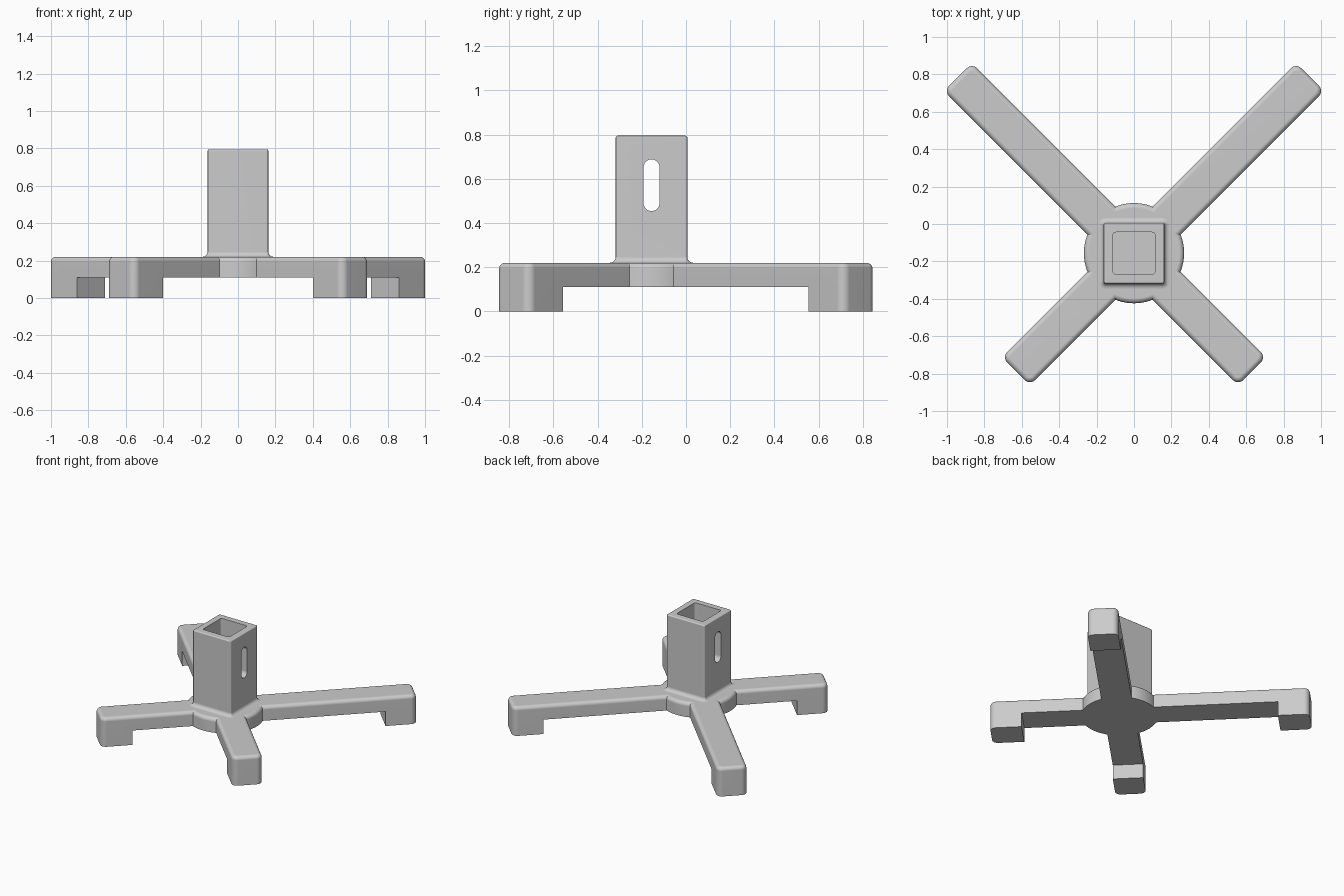
import bpy, bmesh, math
from mathutils import Matrix, Vector

if "Cube" in bpy.data.objects:
    bpy.data.objects.remove(bpy.data.objects["Cube"], do_unlink=True)

CY = -0.156                     # hub centre on y
TOP, UNDER = 0.22, 0.11         # arm top and underside
WIDTH, FILLET = 0.212, 0.027

grey = bpy.data.materials.new("plain grey")
grey.use_nodes = True
colour = (0.6, 0.6, 0.6, 1)
grey.diffuse_color = colour
grey.node_tree.nodes["Principled BSDF"].inputs["Base Color"].default_value = colour


def make_object(name, bm, angle=0.0):
    bmesh.ops.recalc_face_normals(bm, faces=bm.faces[:])
    bm.transform(Matrix.Translation((0, CY, 0)) @ Matrix.Rotation(angle, 4, "Z"))
    mesh = bpy.data.meshes.new(name)
    bm.to_mesh(mesh)
    bm.free()
    mesh.materials.append(grey)
    obj = bpy.data.objects.new(name, mesh)
    bpy.context.collection.objects.link(obj)
    return obj


def activate(obj):
    bpy.ops.object.select_all(action="DESELECT")
    obj.select_set(True)
    bpy.context.view_layer.objects.active = obj


def combine(obj, other, operation):
    mod = obj.modifiers.new("combine", "BOOLEAN")
    mod.operation, mod.solver, mod.object = operation, "EXACT", other
    activate(obj)
    bpy.ops.object.modifier_apply(modifier=mod.name)
    bpy.data.objects.remove(other, do_unlink=True)


def finish(obj):
    activate(obj)
    bpy.ops.object.shade_smooth_by_angle(angle=math.radians(35))
    mod = obj.modifiers.new("clean shading", "WEIGHTED_NORMAL")
    mod.keep_sharp = True


def prism(points, direction):
    bm = bmesh.new()
    face = bm.faces.new([bm.verts.new(p) for p in points])
    made = bmesh.ops.extrude_face_region(bm, geom=[face])["geom"]
    bmesh.ops.translate(bm, vec=direction,
                        verts=[g for g in made if isinstance(g, bmesh.types.BMVert)])
    return bm


def bevel(bm, edges, radius, segments):
    bmesh.ops.bevel(bm, geom=edges, offset=radius, offset_type="OFFSET",
                    segments=segments, profile=0.5, affect="EDGES")


def arm(name, length, angle):
    # L-shaped side profile with a foot at the far end
    start, foot = 0.1, length - 0.22
    profile = [(start, TOP), (length, TOP), (length, 0),
               (foot, 0), (foot, UNDER), (start, UNDER)]
    bm = prism([(x, -WIDTH / 2, z) for x, z in profile], Vector((0, WIDTH, 0)))
    tip = [e for e in bm.edges if all(abs(v.co.x - length) < 1e-4 for v in e.verts)
           and abs(e.verts[0].co.z - e.verts[1].co.z) > 0.1]
    bevel(bm, tip, 0.04, 6)
    rim = [e for e in bm.edges if all(abs(v.co.z - TOP) < 1e-4 for v in e.verts)
           and any(v.co.x > start + 0.01 for v in e.verts)]
    bevel(bm, rim, FILLET, 5)
    return make_object(name, bm, math.radians(angle))


def rounded_square(half, radius, z, steps=4):
    pts = []
    for corner in range(4):
        for i in range(steps + 1):
            a = math.pi / 2 * (corner + i / steps)
            sx = 1 if corner in (0, 3) else -1
            sy = 1 if corner < 2 else -1
            pts.append((sx * (half - radius) + radius * math.cos(a),
                        sy * (half - radius) + radius * math.sin(a), z))
    return pts


# Base: round hub with a softened upper rim, joined to the four arms
bm = bmesh.new()
bmesh.ops.create_cone(bm, cap_ends=True, segments=96, radius1=0.268, radius2=0.268,
                      depth=TOP - UNDER,
                      matrix=Matrix.Translation((0, 0, (TOP + UNDER) / 2)))
bevel(bm, [e for e in bm.edges if all(v.co.z > TOP - 1e-4 for v in e.verts)], FILLET, 5)
base = make_object("base", bm)
for side, label in ((1, "left"), (-1, "right")):
    combine(base, arm("back_arm_" + label, 1.332, 90 - side * 45), "UNION")
    combine(base, arm("front_arm_" + label, 0.893, -90 + side * 45), "UNION")
finish(base)

# Post: one skin from flared foot, up the wall, over the rim and down the socket
HALF, HEIGHT, HOLE, EDGE = 0.162, 0.795, 0.112, 0.008
rings = [(HALF + FILLET, 0.01 + FILLET, TOP - 0.02)]
for i in range(6):
    a = math.pi / 2 * i / 5
    out = FILLET * (1 - math.sin(a))
    rings.append((HALF + out, 0.01 + out, TOP + FILLET * (1 - math.cos(a))))
for i in range(4):
    a = math.pi / 2 * i / 3
    inset = EDGE * (1 - math.cos(a))
    rings.append((HALF - inset, 0.01 - inset, HEIGHT - EDGE + EDGE * math.sin(a)))
rings += [(HOLE, 0.015, HEIGHT), (HOLE, 0.015, TOP + 0.01)]

bm = bmesh.new()
loops = [[bm.verts.new(p) for p in rounded_square(*ring)] for ring in rings]
for low, high in zip(loops, loops[1:]):
    for i in range(len(low)):
        j = (i + 1) % len(low)
        bm.faces.new((low[i], low[j], high[j], high[i]))
bm.faces.new(loops[0])
bm.faces.new(loops[-1])
post = make_object("post", bm)

# Slot through both side walls of the post
slot = []
for middle, first in ((0.652, 0), (0.49, math.pi)):
    for i in range(13):
        a = first + math.pi * i / 12
        slot.append((-0.3, 0.036 * math.cos(a), middle + 0.036 * math.sin(a)))
cutter = make_object("slot_cutter", prism(slot, Vector((0.6, 0, 0))))
combine(post, cutter, "DIFFERENCE")
finish(post)
